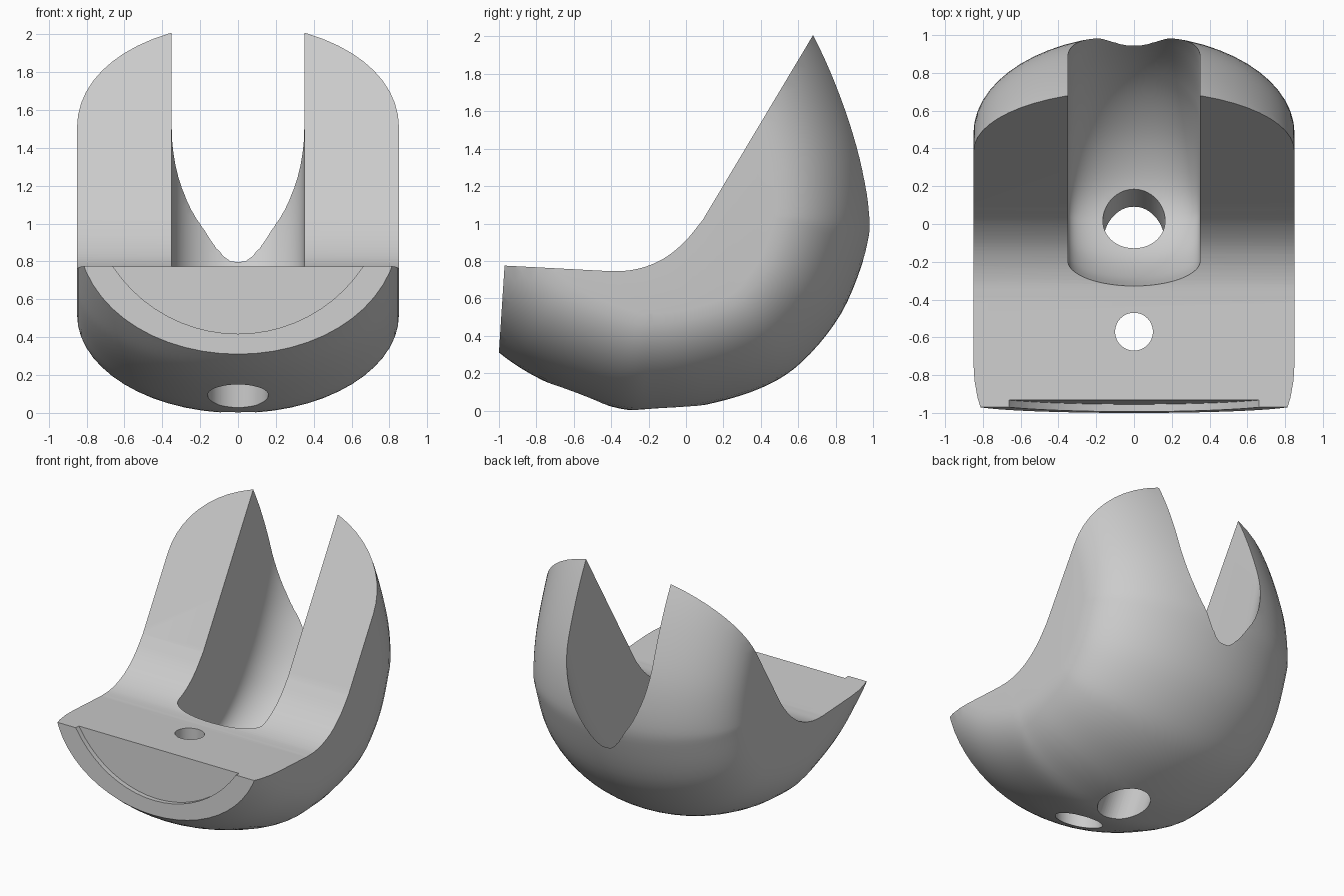
import bpy, bmesh, math
from mathutils import Vector, Matrix

if "Cube" in bpy.data.objects:
    bpy.data.objects.remove(bpy.data.objects["Cube"], do_unlink=True)

grey = bpy.data.materials.new("light_grey")
grey.use_nodes = True
grey.diffuse_color = (0.6, 0.6, 0.6, 1)
grey.node_tree.nodes["Principled BSDF"].inputs["Base Color"].default_value = (0.6, 0.6, 0.6, 1)


def smooth_curve(points, steps=5):
    """Catmull-Rom curve through (y, z) points."""
    p = [Vector(q) for q in points]
    p = [2 * p[0] - p[1]] + p + [2 * p[-1] - p[-2]]
    out = []
    for a, b, c, d in zip(p, p[1:], p[2:], p[3:]):
        for i in range(steps):
            t = i / steps
            out.append(0.5 * (2 * b + (c - a) * t + (2 * a - 5 * b + 4 * c - d) * t ** 2
                              + (3 * b - a - 3 * c + d) * t ** 3))
    return out + [p[-2]]


def make_object(name, bm):
    """Closed, triangulated solid with outward normals."""
    bmesh.ops.triangulate(bm, faces=bm.faces[:])
    bmesh.ops.recalc_face_normals(bm, faces=bm.faces[:])
    if bm.calc_volume(signed=True) < 0:
        bmesh.ops.reverse_faces(bm, faces=bm.faces[:])
    mesh = bpy.data.meshes.new(name)
    bm.to_mesh(mesh)
    bm.free()
    mesh.materials.append(grey)
    ob = bpy.data.objects.new(name, mesh)
    bpy.context.collection.objects.link(ob)
    return ob


def loft(name, rings):
    """Join side-profile rings, given as (x, [(y, z), ...]), into a solid."""
    bm = bmesh.new()
    loops = [[bm.verts.new((x, y, z)) for y, z in ring] for x, ring in rings]
    for a, b in zip(loops, loops[1:]):
        for i in range(len(a)):
            j = (i + 1) % len(a)
            bm.faces.new((a[i], a[j], b[j], b[i]))
    bm.faces.new(loops[0])
    bm.faces.new(loops[-1])
    return make_object(name, bm)


def rounded_sweep(name, points, closing, half_width, depth, weight, slices=28):
    """Side profile that moves inwards elliptically towards both sides."""
    curve = smooth_curve(points)
    normals = []
    for i in range(len(curve)):
        t = curve[min(i + 5, len(curve) - 1)] - curve[max(i - 5, 0)]
        normals.append(Vector((-t.y, t.x)).normalized())
    rings = []
    for k in range(slices + 1):
        a = math.pi * (k / slices - 0.5)
        drop = depth * (1 - math.cos(a))
        ring = [p + n * drop * weight(p.x) for p, n in zip(curve, normals)]
        rings.append((half_width * math.sin(a), ring + [Vector(c) for c in closing]))
    return loft(name, rings)


def cylinder(name, radius, length, centre, tilt):
    bm = bmesh.new()
    bmesh.ops.create_cone(bm, cap_ends=True, segments=64, radius1=radius, radius2=radius,
                          depth=length,
                          matrix=Matrix.Translation(centre) @ Matrix.Rotation(tilt, 4, 'X'))
    return make_object(name, bm)


def combine(ob, other, operation):
    mod = ob.modifiers.new(other.name, 'BOOLEAN')
    mod.object, mod.operation, mod.solver = other, operation, 'MANIFOLD'
    bpy.context.view_layer.objects.active = ob
    bpy.context.view_layer.update()
    bpy.ops.object.modifier_apply(modifier=mod.name)
    bpy.data.objects.remove(other, do_unlink=True)


# Rounded outer shell
outer = [(-1.5, 0.8), (-1.25, 0.53), (-1, 0.31), (-0.82, 0.19), (-0.6, 0.09), (-0.35, 0.01),
         (-0.15, 0.002), (0.1, 0.03), (0.4, 0.12), (0.62, 0.26), (0.83, 0.52), (0.96, 0.84),
         (1, 1.05), (0.97, 1.36), (0.87, 1.69), (0.72, 2.03), (0.5, 2.4)]
body = rounded_sweep("cradle_body", outer, [(-1.6, 2.6)], 0.85, 0.52, lambda y: 1)

# Seat, sloping back rest and front face
seat = smooth_curve([(-0.4, 0.745), (-0.3, 0.75), (-0.2, 0.775), (-0.1, 0.825),
                     (0, 0.91), (0.09, 1.02)])
side = [Vector((-0.97, 0.775))] + seat + [Vector(p) for p in
       ((0.914, 2.4), (1.5, 2.4), (1.5, -0.3), (-1.04, -0.3))]
combine(body, loft("side_profile", [(-1.2, side), (1.2, side)]), 'INTERSECT')

# Slot with a rounded floor, open at the back
floor = [(-0.36, 0.95), (-0.33, 0.755), (-0.28, 0.55), (-0.17, 0.35), (0, 0.22), (0.2, 0.19),
         (0.45, 0.27), (0.68, 0.43), (0.85, 0.63), (0.99, 0.885), (1.08, 1.1), (1.17, 1.4),
         (1.25, 1.8), (1.3, 2.2)]
slot = rounded_sweep("slot", floor, [(1.6, 2.6), (0, 2.6)], 0.35, 0.3,
                     lambda y: min(1, max(0.45, 0.45 + 0.7 * y)))
combine(body, slot, 'DIFFERENCE')

# Cable hole, screw hole with counterbore, and the shallow front recess
cutters = [("cable_hole", 0.165, 0.8, (0, 0, 0.2), -math.radians(30)),
           ("screw_hole", 0.1, 2, (0, -0.57, 0.5), 0),
           ("counterbore", 0.16, 1, (0, -0.58, -0.1), 0),
           ("front_recess", 0.79, 0.2, (0, -1.005, 1.21), math.radians(86.4))]
for spec in cutters:
    combine(body, cylinder(*spec), 'DIFFERENCE')

bpy.ops.object.select_all(action='DESELECT')
body.select_set(True)
bpy.context.view_layer.objects.active = body
bpy.ops.object.shade_smooth_by_angle(angle=math.radians(30))
